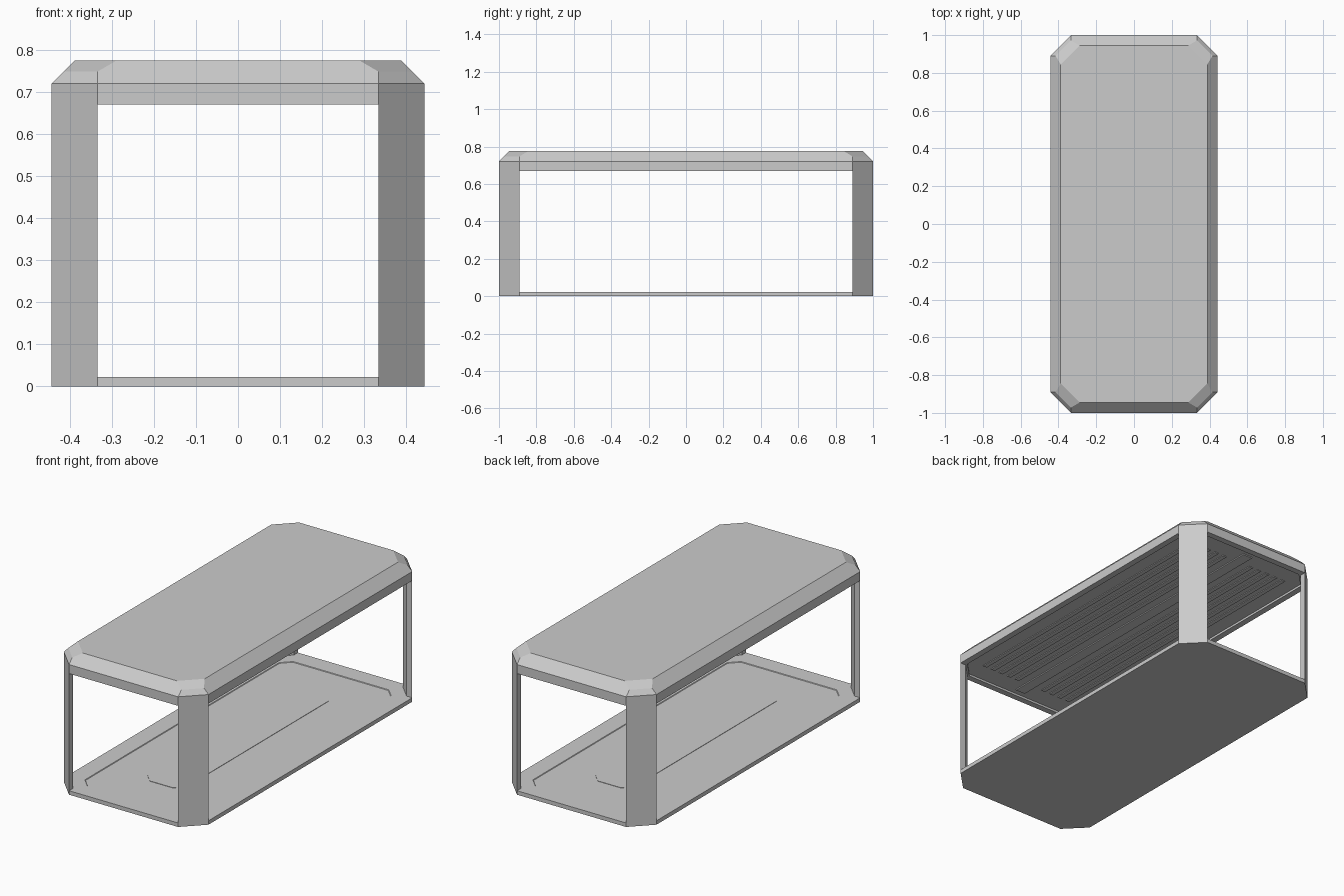
import bpy, bmesh

if "Cube" in bpy.data.objects:
    bpy.data.objects.remove(bpy.data.objects["Cube"])

HX, HY = 0.443, 1.0      # outer half sizes
CX, CY = 0.334, 0.89     # where the corner chamfers begin


def make(name, bm):
    bmesh.ops.recalc_face_normals(bm, faces=bm.faces)
    me = bpy.data.meshes.new(name)
    bm.to_mesh(me)
    bm.free()
    ob = bpy.data.objects.new(name, me)
    bpy.context.collection.objects.link(ob)
    return ob


def octagon(hx, hy, cx, cy):
    return [(hx, -cy), (hx, cy), (cx, hy), (-cx, hy),
            (-hx, cy), (-hx, -cy), (-cx, -hy), (cx, -hy)]


def inset(d):
    return octagon(HX - d, HY - d, CX - 0.41 * d, CY - 0.41 * d)


def loft(name, rings):
    """Join (outline, z) rings with side faces and cap both ends."""
    bm = bmesh.new()
    loops = [[bm.verts.new((x, y, z)) for x, y in pts] for pts, z in rings]
    n = len(loops[0])
    for a, b in zip(loops, loops[1:]):
        for i in range(n):
            j = (i + 1) % n
            bm.faces.new((a[i], a[j], b[j], b[i]))
    bm.faces.new(loops[0][::-1])
    bm.faces.new(loops[-1])
    return make(name, bm)


def box(name, x, z0, z1, w, length):
    pts = [(x - w / 2, -length), (x + w / 2, -length), (x + w / 2, length), (x - w / 2, length)]
    return loft(name, [(pts, z0), (pts, z1)])


# Floor slab with a very shallow recessed panel
loft("floor", [(inset(0), 0), (inset(0), 0.022), (inset(0.1), 0.022), (inset(0.103), 0.019)])
loft("floor_pad", [(octagon(0.12, 0.67, 0.07, 0.62), 0.018), (octagon(0.12, 0.67, 0.07, 0.62), 0.021)])

# Roof: recessed ceiling, rim, and two-step bevelled top
loft("roof", [
    (inset(0.035), 0.682), (inset(0.035), 0.67),
    (inset(0), 0.67), (inset(0), 0.72),
    (octagon(0.415, 0.972, CX, CY), 0.748),
    (octagon(0.388, 0.945, 0.288, 0.845), 0.775)])

# Chamfered corner posts
T = 0.035
for sx, nx in ((-1, "left"), (1, "right")):
    for sy, ny in ((-1, "front"), (1, "back")):
        pts = [(CX, HY), (HX, CY), (HX - T, CY), (CX, HY - T)]
        pts = [(sx * x, sy * y) for x, y in pts]
        loft(f"{ny}_{nx}_post", [(pts, 0.015), (pts, 0.675)])

# Ceiling slats either side of a central beam
box("ceiling_beam", 0, 0.676, 0.684, 0.06, 0.93)
for s, side in ((-1, "left"), (1, "right")):
    for i in range(5):
        box(f"ceiling_slat_{side}_{i}", s * (0.09 + i * 0.055), 0.678, 0.684, 0.025, 0.85)
